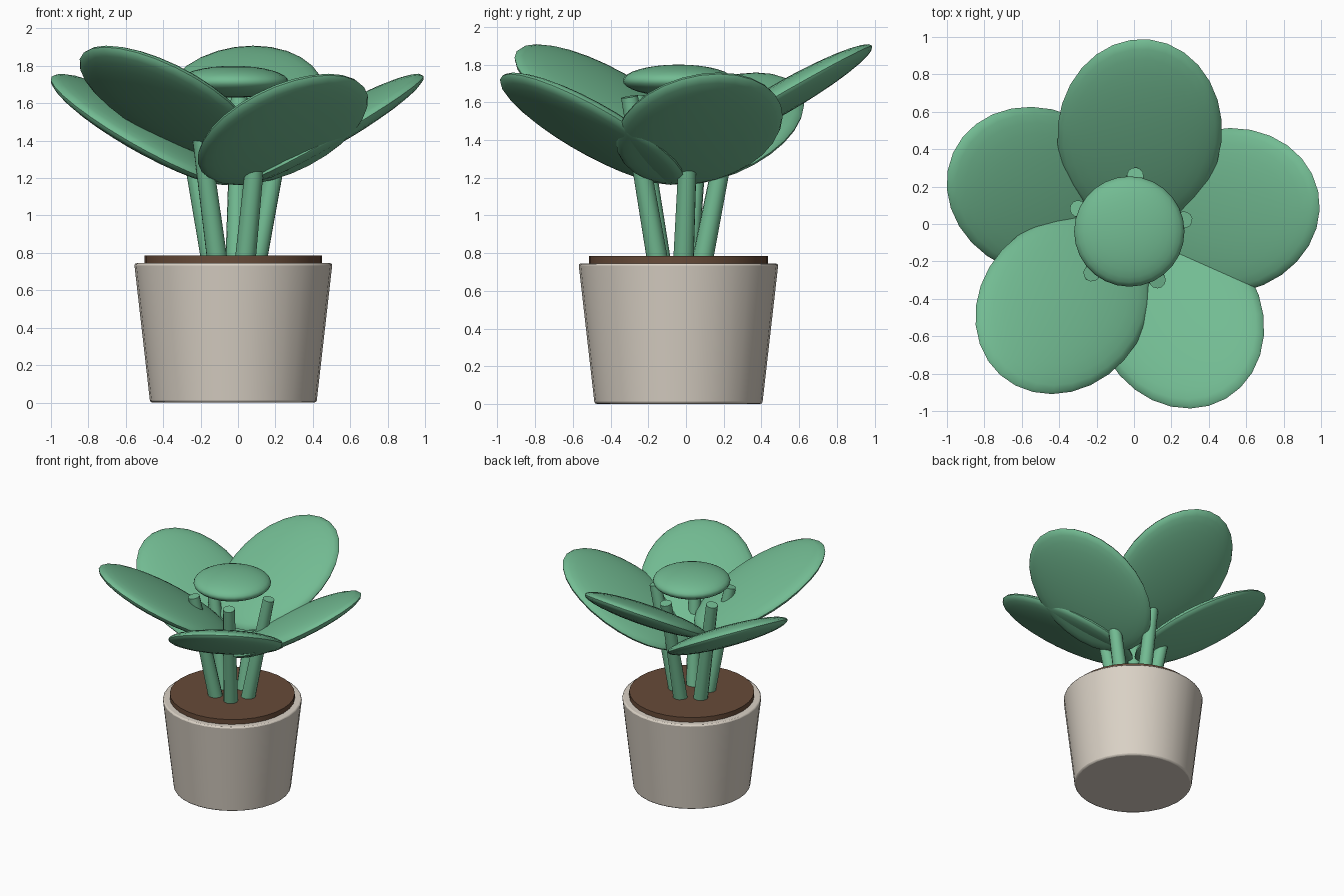
import bpy
import math
from mathutils import Matrix, Vector

cube = bpy.data.objects.get("Cube")
if cube:
    bpy.data.objects.remove(cube, do_unlink=True)

CENTRE = Vector((-0.025, -0.04, 0))


def make_material(name, rgb):
    mat = bpy.data.materials.new(name)
    mat.use_nodes = True
    mat.diffuse_color = (*rgb, 1)
    mat.node_tree.nodes["Principled BSDF"].inputs["Base Color"].default_value = (*rgb, 1)
    return mat


leaf_green = make_material("leaf_green", (0.17, 0.50, 0.29))
pot_beige = make_material("pot_beige", (0.70, 0.64, 0.56))
soil_brown = make_material("soil_brown", (0.135, 0.07, 0.04))


def finish(obj, name, mat, bevel=0):
    obj.name = name
    obj.data.materials.append(mat)
    if bevel:
        mod = obj.modifiers.new("soft_edge", "BEVEL")
        mod.width = bevel
        mod.segments = 2
        mod.limit_method = "ANGLE"
        mod.angle_limit = math.radians(40)
    bpy.ops.object.shade_smooth_by_angle(angle=math.radians(40))
    return obj


def tapered(name, mat, start, end, r1, r2, sides, bevel=0):
    """Tapered cylinder running from start to end."""
    axis = end - start
    bpy.ops.mesh.primitive_cone_add(vertices=sides, radius1=r1, radius2=r2,
                                    depth=axis.length)
    obj = bpy.context.object
    obj.matrix_world = (Matrix.Translation((start + end) / 2)
                        @ axis.to_track_quat("Z", "Y").to_matrix().to_4x4())
    return finish(obj, name, mat, bevel)


def leaf(name, position, size, turn=0, tilt=0):
    """Flattened ball, tilted upwards and turned about the pot."""
    bpy.ops.mesh.primitive_uv_sphere_add(segments=28, ring_count=16)
    obj = bpy.context.object
    obj.data.transform(Matrix.Diagonal((*size, 1)))
    obj.matrix_world = (Matrix.Translation(position) @ Matrix.Rotation(turn, 4, "Z")
                        @ Matrix.Rotation(-tilt, 4, "Y"))
    return finish(obj, name, leaf_green)


def around(angle, radius, z):
    return CENTRE + Vector((radius * math.cos(angle), radius * math.sin(angle), z))


# Pot and soil
tapered("pot", pot_beige, around(0, 0, 0), around(0, 0, 0.745), 0.445, 0.53, 32, 0.012)
tapered("soil", soil_brown, around(0, 0, 0.70), around(0, 0, 0.785), 0.475, 0.475, 32)

# Stems and outer leaves, alternating low and high
for i in range(5):
    angle = math.radians(12 + 72 * i)
    tapered(f"stem_{i + 1}", leaf_green, around(angle, 0.12, 0.72),
            around(angle, 0.30, 1.63), 0.056, 0.045, 12)
    leaf(f"outer_leaf_{i + 1}", around(angle, 0.53, 1.61 if i % 2 else 1.46),
         (0.58, 0.44, 0.08), angle, math.radians(30))

# Central leaf
leaf("centre_leaf", around(0, 0, 1.715), (0.295, 0.295, 0.085))
